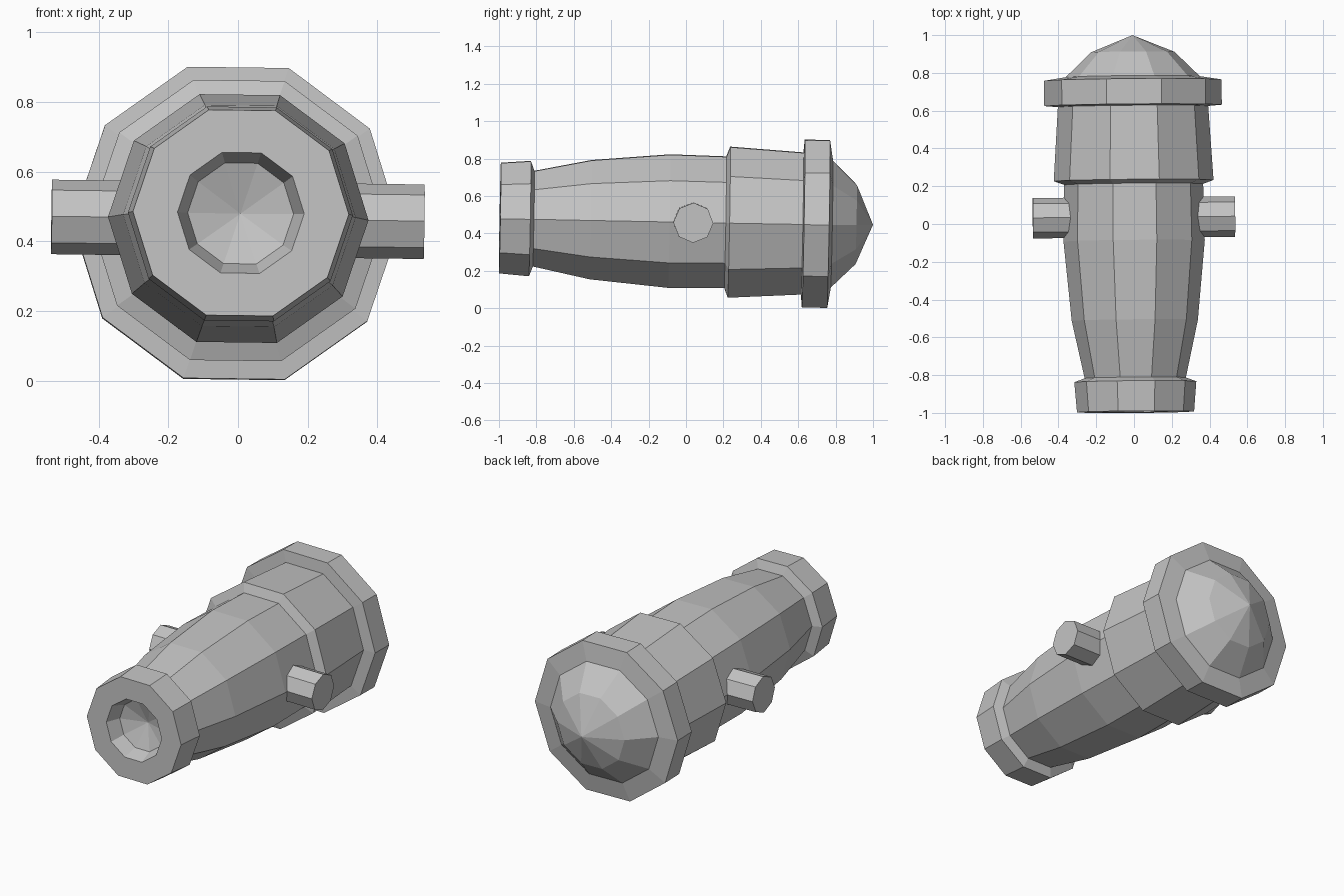
import bpy, bmesh
from math import cos, sin, tau
from mathutils import Matrix, Euler

cube = bpy.data.objects.get("Cube")
if cube:
    bpy.data.objects.remove(cube)

metal = bpy.data.materials.new("grey metal")
metal.use_nodes = True
grey = (0.55, 0.55, 0.55, 1)
metal.diffuse_color = grey
metal.node_tree.nodes["Principled BSDF"].inputs["Base Color"].default_value = grey

# The whole piece leans slightly: nose raised, with a hint of roll and yaw
POSE = Matrix.Translation((0, 0, 0.464)) @ Euler((-0.018, 0.013, 0.008)).to_matrix().to_4x4()


def lathe(name, profile, sides, turn=None):
    """Spin (position, radius) pairs around the y axis; radius 0 makes a point."""
    bm = bmesh.new()
    rings = []
    for y, r in profile:
        count = sides if r else 1
        rings.append([bm.verts.new((r * cos(tau * i / sides), y, r * sin(tau * i / sides)))
                      for i in range(count)])
    for a, b in zip(rings, rings[1:]):
        for i in range(sides):
            j = (i + 1) % sides
            corners = [a[i % len(a)], a[j % len(a)], b[j % len(b)], b[i % len(b)]]
            bm.faces.new(list(dict.fromkeys(corners)))
    bmesh.ops.recalc_face_normals(bm, faces=bm.faces)
    bm.transform(POSE @ (turn or Matrix()))
    mesh = bpy.data.meshes.new(name)
    bm.to_mesh(mesh)
    bm.free()
    mesh.materials.append(metal)
    obj = bpy.data.objects.new(name, mesh)
    bpy.context.collection.objects.link(obj)
    return obj


# Barrel: bore, muzzle ring, swelling chase, reinforce, base ring and domed end
bore = [(-0.86, 0), (-0.91, 0.152), (-0.995, 0.182)]
muzzle = [(-0.995, 0.31), (-0.835, 0.323), (-0.815, 0.268)]
chase = [(-0.51, 0.334), (-0.09, 0.374), (0.21, 0.368)]
reinforce = [(0.23, 0.423), (0.622, 0.398)]
base_ring = [(0.628, 0.47), (0.762, 0.47), (0.78, 0.355)]
dome = [(0.91, 0.222), (1.0, 0)]
lathe("barrel", bore + muzzle + chase + reinforce + base_ring + dome, 10)

# Trunnions: octagonal pegs on both sides
for side, label in ((1, "left"), (-1, "right")):
    turn = Matrix.Translation((0, 0.035, 0)) @ Matrix.Rotation(-side * tau / 4, 4, "Z")
    lathe(label + "_trunnion", [(0.3, 0), (0.3, 0.107), (0.535, 0.107), (0.535, 0)], 8, turn)
